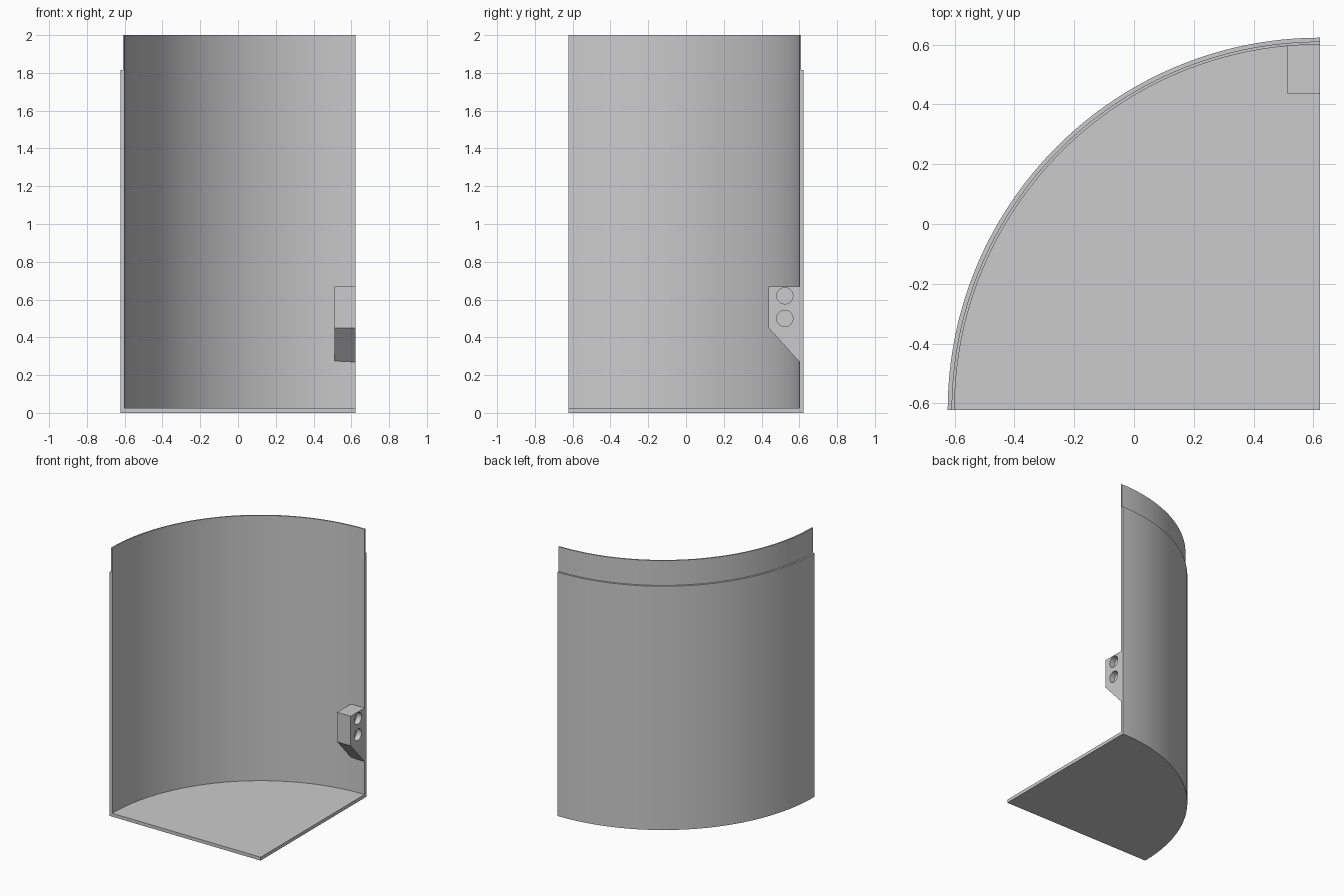
import bpy, bmesh, math
from mathutils import Matrix

cube = bpy.data.objects.get("Cube")
if cube:
    bpy.data.objects.remove(cube, do_unlink=True)

HALF = 0.622            # half the footprint; the arc is centred on the front left corner
SEGMENTS = 72

grey = bpy.data.materials.new("plain_grey")
grey.use_nodes = True
grey.diffuse_color = (0.6, 0.6, 0.6, 1)
grey.node_tree.nodes["Principled BSDF"].inputs["Base Color"].default_value = (0.6, 0.6, 0.6, 1)


def make_object(name, bm):
    bmesh.ops.recalc_face_normals(bm, faces=bm.faces[:])
    mesh = bpy.data.meshes.new(name)
    bm.to_mesh(mesh)
    bm.free()
    obj = bpy.data.objects.new(name, mesh)
    mesh.materials.append(grey)
    bpy.context.collection.objects.link(obj)
    return obj


def activate(obj):
    bpy.ops.object.select_all(action='DESELECT')
    obj.select_set(True)
    bpy.context.view_layer.objects.active = obj


# Quarter-round shell: floor, wall and thin upper lip revolved as one section
section = [(0, 0), (1.245, 0), (1.245, 1.815), (1.232, 1.815),
           (1.232, 2), (1.222, 2), (1.222, 0.025), (0, 0.025)]
bm = bmesh.new()
rings = []
for i in range(SEGMENTS + 1):
    a = math.pi / 2 * (1 + i / SEGMENTS)
    rings.append([bm.verts.new((HALF + r * math.cos(a), -HALF + r * math.sin(a), z))
                  for r, z in section])
for one, two in zip(rings, rings[1:]):
    for j in range(len(section) - 1):
        bm.faces.new((one[j], one[j + 1], two[j + 1], two[j]))
bm.faces.new(rings[0])
bm.faces.new(rings[-1])
bmesh.ops.remove_doubles(bm, verts=bm.verts[:], dist=0.0001)
shell = make_object("quarter_round_shell", bm)
activate(shell)
bpy.ops.object.shade_smooth_by_angle(angle=math.radians(30))

# Bracket: side profile extruded along x, flush with the wall end
bm = bmesh.new()
side = [(0.437, 0.67), (0.603, 0.67), (0.603, 0.267), (0.437, 0.45)]
face = bm.faces.new([bm.verts.new((0.511, y, z)) for y, z in side])
moved = bmesh.ops.extrude_face_region(bm, geom=[face])["geom"]
bmesh.ops.translate(bm, vec=(HALF - 0.511, 0, 0),
                    verts=[v for v in moved if isinstance(v, bmesh.types.BMVert)])
bracket = make_object("bracket", bm)

# Two blind round holes in the bracket's outer side
bm = bmesh.new()
for z in (0.62, 0.5):
    bmesh.ops.create_cone(bm, cap_ends=True, segments=32, radius1=0.043, radius2=0.043, depth=0.08,
                          matrix=Matrix.Translation((HALF, 0.523, z)) @ Matrix.Rotation(math.pi / 2, 4, 'Y'))
cutter = make_object("hole_cutter", bm)
cutter.hide_render = True
mod = bracket.modifiers.new("holes", 'BOOLEAN')
mod.operation = 'DIFFERENCE'
mod.solver = 'EXACT'
mod.object = cutter
activate(bracket)
bpy.ops.object.modifier_apply(modifier=mod.name)
bpy.data.objects.remove(cutter, do_unlink=True)
bpy.ops.object.shade_smooth_by_angle(angle=math.radians(30))
